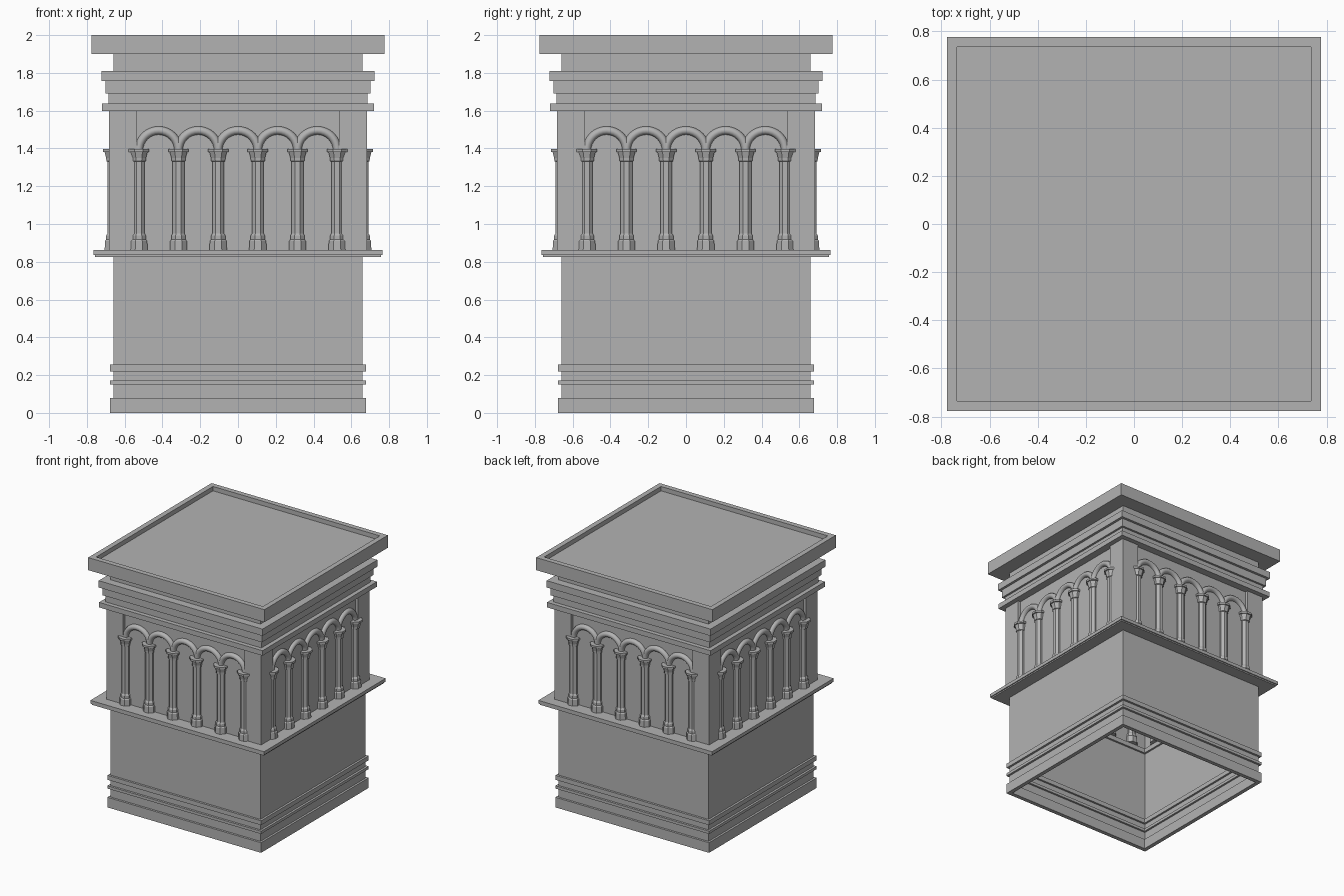
import bpy, math
from math import pi, cos, sin
from mathutils import Matrix

if "Cube" in bpy.data.objects:
    bpy.data.objects.remove(bpy.data.objects["Cube"], do_unlink=True)

stone = bpy.data.materials.new("grey stone")
stone.use_nodes = True
stone.diffuse_color = (0.45, 0.45, 0.45, 1)
stone.node_tree.nodes["Principled BSDF"].inputs["Base Color"].default_value = stone.diffuse_color

WALL = 0.66       # half width of the wall
SPACING = 0.21    # between columns


def add(name, verts, faces):
    mesh = bpy.data.meshes.new(name)
    mesh.from_pydata(verts, [], faces)
    mesh.materials.append(stone)
    obj = bpy.data.objects.new(name, mesh)
    bpy.context.collection.objects.link(obj)
    return obj


def loft(name, rings, wrap=False, caps=False):
    """Skin a list of equal closed rings of points."""
    n = len(rings[0])
    verts = [p for ring in rings for p in ring]
    faces = []
    count = len(rings)
    for i in range(count if wrap else count - 1):
        a, b = i * n, (i + 1) % count * n
        for j in range(n):
            k = (j + 1) % n
            faces.append((a + j, a + k, b + k, b + j))
    if caps:
        faces += [tuple(reversed(range(n))), tuple(range((count - 1) * n, count * n))]
    return add(name, verts, faces)


def square(h, z):
    return [(-h, -h, z), (h, -h, z), (h, h, z), (-h, h, z)]


def frame(name, z0, z1, outer, inner=WALL - 0.015):
    """Hollow square moulding."""
    loft(name, [square(outer, z0), square(outer, z1),
                square(inner, z1), square(inner, z0)], wrap=True)


def turned(name, profile, sides=8):
    """Faceted turned shape with a flat side to the front."""
    rings = []
    for r, z in profile:
        rings.append([(r * cos(t), r * sin(t), z) for t in
                      [(j + 0.5) * 2 * pi / sides for j in range(sides)]])
    return loft(name, rings, caps=True)


# Open shell of the tower
loft("wall", [square(WALL, 0), square(WALL, 1.9)])

# Base mouldings
frame("plinth", 0, 0.08, 0.677)
frame("lower_base_band", 0.15, 0.172, 0.677)
frame("upper_base_band", 0.22, 0.255, 0.677)

# Ledge with a small step beneath
frame("ledge", 0.836, 0.862, 0.765)
frame("ledge_step", 0.826, 0.836, 0.757)

# Cornice mouldings
frame("arcade_band", 1.597, 1.637, 0.72)
frame("frieze", 1.637, 1.692, 0.686)
frame("cornice_step", 1.692, 1.756, 0.702)
frame("cornice_top", 1.756, 1.81, 0.722)

# Roof slab with a sunken top
loft("roof_slab", [square(WALL, 1.9), square(0.776, 1.9), square(0.776, 2),
                   square(0.735, 2), square(0.735, 1.965)], caps=True)

# Shared column and arch meshes
S = 1 / cos(pi / 8)
column_profile = [(0.046, 0.862), (0.044, 0.91), (0.038, 0.918), (0.038, 0.938),
                  (0.031, 0.95), (0.031, 1.33), (0.037, 1.333), (0.038, 1.35),
                  (0.046, 1.38), (0.054, 1.382), (0.054, 1.398)]
column = turned("column", [(r * S, z) for r, z in column_profile])

rings = []
for i in range(17):
    a = pi * i / 16
    rings.append([((SPACING / 2 + 0.022 * cos(t)) * cos(a), 0.024 * sin(t),
                   1.39 + (SPACING / 2 + 0.022 * cos(t)) * sin(a))
                  for t in [j * 2 * pi / 12 for j in range(12)]])
arch = loft("arch", rings, caps=True)
for p in arch.data.polygons:
    p.use_smooth = len(p.vertices) == 4

# Corner pier: thin L-shaped skin around each corner
P, O = 0.535, 0.682
outline = [(P, P + 0.12), (O - 0.025, O - 0.025), (P + 0.12, P), (O, P), (O, O), (P, O)]
pier = loft("corner_pier", [[(x, y, z) for x, y in outline] for z in (0.862, 1.597)], caps=True)


def place(source, name, x, y, turn):
    obj = bpy.data.objects.new(name, source.data)
    bpy.context.collection.objects.link(obj)
    obj.matrix_world = Matrix.Rotation(turn, 4, "Z") @ Matrix.Translation((x, y, 0))


# Repeat the arcade on all four sides
for side, label in enumerate(("front", "left", "back", "right")):
    turn = side * pi / 2
    for i in range(6):
        place(column, f"{label}_column_{i + 1}", (i - 2.5) * SPACING, -WALL, turn)
    for i in range(5):
        place(arch, f"{label}_arch_{i + 1}", (i - 2) * SPACING, -WALL, turn)
    place(pier, f"{label}_corner_pier", 0, 0, turn)

for source in (column, arch, pier):
    bpy.data.objects.remove(source, do_unlink=True)
